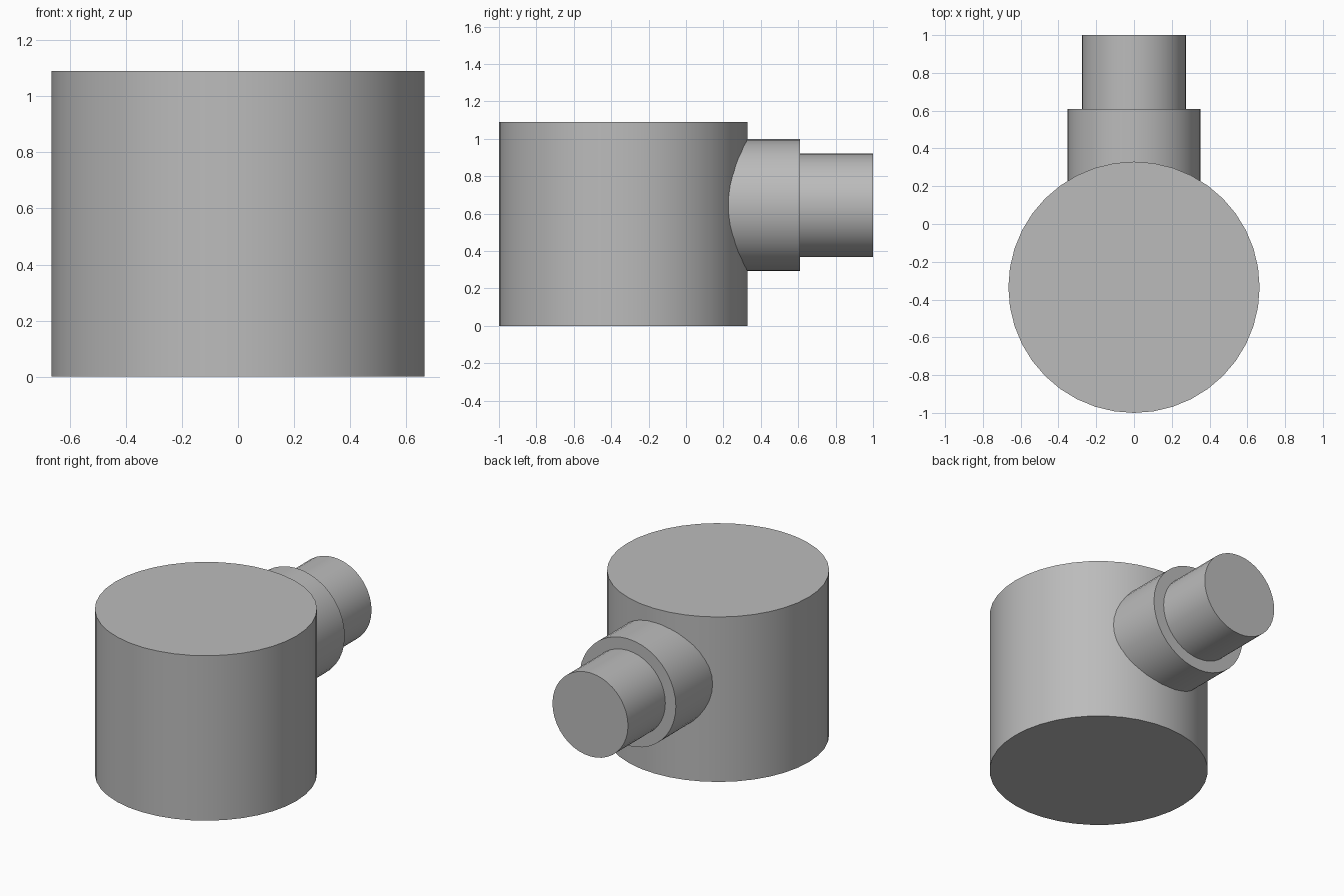
import bpy, math

default = bpy.data.objects.get("Cube")
if default:
    bpy.data.objects.remove(default, do_unlink=True)

grey = bpy.data.materials.new("plain grey")
grey.use_nodes = True
colour = (0.5, 0.5, 0.5, 1)
grey.diffuse_color = colour
grey.node_tree.nodes["Principled BSDF"].inputs["Base Color"].default_value = colour

BODY_Y = -0.335
PIPE_Z = 0.645


def cylinder(name, radius, length, centre, sides, tilt=0.0):
    bpy.ops.mesh.primitive_cylinder_add(vertices=sides, radius=radius, depth=length,
                                        location=centre, rotation=(tilt, 0, 0))
    part = bpy.context.object
    part.name = name
    part.data.materials.append(grey)
    bpy.ops.object.shade_smooth_by_angle(angle=math.radians(30))
    return part


def rear_pipe(name, radius, start, end):
    return cylinder(name, radius, end - start, (0, (start + end) / 2, PIPE_Z),
                    40, math.radians(90))


# Upright drum
cylinder("drum", 0.665, 1.09, (0, BODY_Y, 0.545), 40)

# Stepped outlet at the back, rooted inside the drum
rear_pipe("outlet_collar", 0.353, 0.1, 0.61)
rear_pipe("outlet_spigot", 0.276, 0.5, 1.0)
